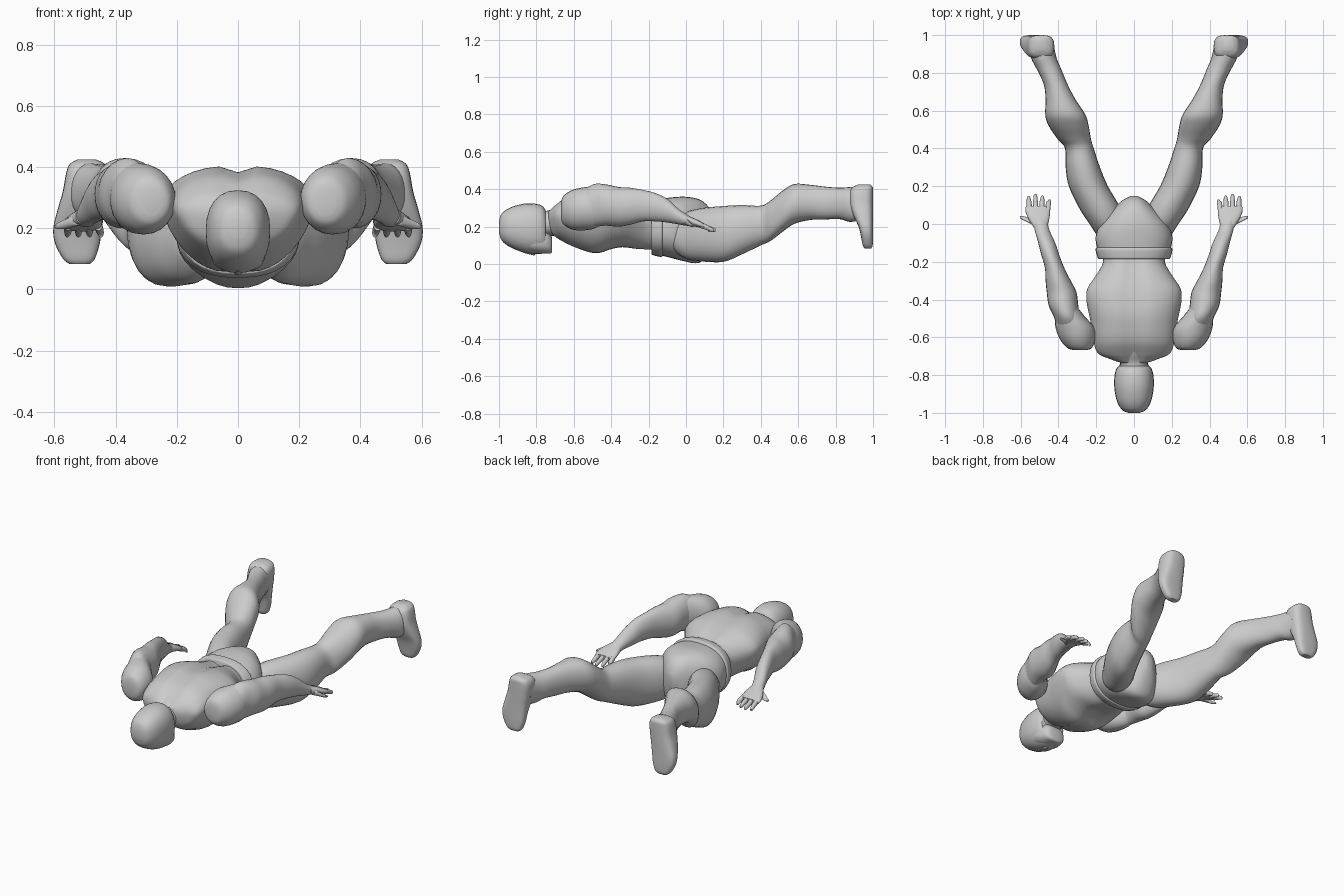
import bpy, math


def spline(a, b, c, d, t):
    return [0.5 * (2*q + (r-p)*t + (2*p-5*q+4*r-s)*t*t + (3*q-p-3*r+s)*t**3)
            for p, q, r, s in zip(a, b, c, d)]


def loft(name, secs, axis='y', mirror=False, sides=24, steps=4, power=2.0,
         taper=0.0, groove=0.0, belly_groove=0.0):
    """Skin through sections (position, x0, x1, low, high) along an axis."""
    rows = []
    for i in range(len(secs) - 1):
        a, d = secs[max(i-1, 0)], secs[min(i+2, len(secs)-1)]
        rows += [spline(a, secs[i], secs[i+1], d, k/steps) for k in range(steps)]
    rows.append(secs[-1])
    verts, faces = [], []
    for p, x0, x1, l, h in rows:
        for k in range(sides):
            ang = 2 * math.pi * k / sides
            c, s = math.cos(ang), math.sin(ang)
            u = math.copysign(abs(c) ** (2/power), c)
            v = math.copysign(abs(s) ** (2/power), s)
            w = u * (1 + taper * (v - 0.3) if v < 0.3 else 1)
            x = (x0+x1)/2 + w*(x1-x0)/2
            o = (l+h)/2 + v*(h-l)/2
            dip = math.exp(-(x/0.035)**2)
            o += -groove*dip if v > 0 else belly_groove*dip
            verts.append((x, p, o) if axis == 'y' else (x, o, p))
    for r in range(len(rows)-1):
        for k in range(sides):
            a, b = r*sides+k, r*sides+(k+1) % sides
            faces.append((a, b, b+sides, a+sides))
    faces.append(tuple(range(sides)))
    faces.append(tuple(range(len(verts)-sides, len(verts))))
    me = bpy.data.meshes.new(name)
    me.from_pydata(verts, [], faces)
    ob = bpy.data.objects.new(name, me)
    bpy.context.collection.objects.link(ob)
    finish(ob, mirror)
    return ob


def finish(ob, mirror=False):
    import bmesh
    bm = bmesh.new()
    bm.from_mesh(ob.data)
    bmesh.ops.recalc_face_normals(bm, faces=bm.faces)
    bm.to_mesh(ob.data)
    bm.free()
    bpy.ops.object.select_all(action='DESELECT')
    ob.select_set(True)
    bpy.context.view_layer.objects.active = ob
    bpy.ops.object.shade_smooth_by_angle(angle=math.radians(45))
    if mirror:
        ob.modifiers.new("Mirror", 'MIRROR')


# Head: skull dome, then face and jaw projecting past the nape
loft("head", [
    (-1.0, -.03, .03, .17, .23), (-.985, -.062, .062, .125, .27),
    (-.94, -.09, .09, .09, .302), (-.87, -.104, .104, .062, .322),
    (-.81, -.104, .104, .053, .323), (-.77, -.095, .095, .055, .312),
    (-.752, -.082, .082, .057, .29)], power=2.3)
loft("jaw", [
    (-.86, -.085, .085, .07, .2), (-.80, -.09, .09, .058, .19),
    (-.75, -.078, .078, .056, .175), (-.725, -.062, .062, .056, .155),
    (-.716, -.045, .045, .065, .14)], power=2.6)
loft("nose", [
    (-.87, -.008, .008, .06, .09), (-.83, -.014, .014, .05, .09),
    (-.81, -.02, .02, .047, .09), (-.80, -.012, .012, .06, .09)], sides=12)

# Neck and torso, widening at the lats and narrowing to the waist
loft("neck", [
    (-.80, -.075, .075, .14, .29), (-.74, -.072, .072, .15, .285),
    (-.69, -.10, .10, .15, .31), (-.64, -.12, .12, .15, .33)])
loft("torso", [
    (-.735, -.07, .07, .18, .29), (-.715, -.13, .13, .155, .305),
    (-.685, -.195, .195, .13, .33), (-.62, -.22, .22, .095, .375),
    (-.52, -.235, .235, .058, .40), (-.46, -.248, .248, .055, .405),
    (-.40, -.258, .258, .075, .40), (-.34, -.252, .252, .085, .39),
    (-.27, -.205, .205, .075, .37), (-.21, -.17, .17, .07, .35),
    (-.16, -.168, .168, .07, .34)],
    power=2.5, taper=.22, groove=.022, belly_groove=.015, sides=36)

# Briefs with a raised waistband
loft("briefs", [
    (-.18, -.178, .178, .055, .345), (-.13, -.195, .195, .045, .35),
    (-.07, -.203, .203, .03, .357), (-.01, -.185, .185, .015, .36),
    (.05, -.14, .14, .004, .352), (.09, -.10, .10, .02, .335),
    (.125, -.062, .062, .09, .30), (.147, -.02, .02, .18, .25)], power=2.4, sides=32)
loft("waistband", [
    (-.185, -.186, .186, .055, .352), (-.178, -.193, .193, .048, .357),
    (-.135, -.204, .204, .038, .362), (-.125, -.196, .196, .045, .354)],
    power=2.4, sides=32)

# Legs: thigh, knee, calf, ankle
loft("leg", [
    (-.075, .09, .18, .09, .18), (-.05, .07, .203, .06, .23),
    (0, .06, .235, .028, .275), (.08, .07, .288, .014, .298),
    (.2, .138, .345, .012, .31), (.30, .18, .362, .052, .315),
    (.40, .213, .365, .1, .312), (.45, .228, .405, .122, .338),
    (.52, .24, .452, .175, .395), (.58, .258, .47, .215, .428),
    (.66, .31, .468, .235, .424), (.74, .352, .478, .238, .414),
    (.82, .385, .515, .24, .408), (.88, .41, .545, .225, .412),
    (.95, .425, .555, .24, .415)], mirror=True, power=2.15)

# Feet: flat sole facing back, toes hanging down
loft("foot", [
    (.083, .485, .55, .955, .99), (.10, .468, .572, .945, .998),
    (.15, .452, .598, .935, 1.0), (.20, .445, .604, .922, 1.0),
    (.26, .435, .59, .895, 1.0), (.32, .425, .573, .875, 1.0),
    (.38, .422, .562, .875, 1.0), (.41, .435, .55, .89, .998),
    (.425, .465, .525, .92, .985)], axis='z', mirror=True, power=3)

# Shoulders and arms
loft("shoulder", [
    (-.668, .25, .32, .24, .33), (-.655, .222, .355, .212, .365),
    (-.61, .205, .392, .185, .395), (-.55, .21, .415, .18, .41),
    (-.49, .26, .42, .19, .415), (-.44, .30, .42, .225, .41),
    (-.41, .33, .40, .26, .37)], mirror=True)
loft("arm", [
    (-.54, .26, .41, .21, .40), (-.49, .285, .425, .20, .428),
    (-.43, .295, .452, .205, .426), (-.36, .305, .462, .20, .412),
    (-.30, .335, .468, .21, .408), (-.23, .37, .472, .228, .396),
    (-.16, .397, .492, .228, .378), (-.10, .417, .507, .222, .348),
    (-.04, .445, .524, .212, .295), (.0, .456, .532, .205, .268),
    (.03, .462, .545, .205, .25)], mirror=True)

# Hands: palm, four fingers and thumb
loft("palm", [
    (-.02, .46, .53, .212, .268), (.03, .448, .56, .205, .25),
    (.07, .445, .575, .195, .232), (.095, .455, .572, .19, .218)],
    mirror=True, power=2.5)
fingers = [(.457, .448, .13), (.489, .485, .15), (.521, .522, .158), (.553, .558, .148)]
for i, (xa, xb, tip) in enumerate(fingers):
    loft(f"finger_{i+1}", [
        (.075, xa-.014, xa+.014, .192, .225),
        (.115, (xa+xb)/2-.013, (xa+xb)/2+.013, .18, .209),
        (tip-.008, xb-.009, xb+.009, .17, .194),
        (tip, xb-.004, xb+.004, .175, .187)], mirror=True, sides=10, steps=2)
loft("thumb", [
    (-.005, .505, .535, .21, .25), (.015, .525, .575, .203, .233),
    (.03, .55, .602, .197, .217), (.042, .585, .603, .2, .21)],
    mirror=True, sides=10)
